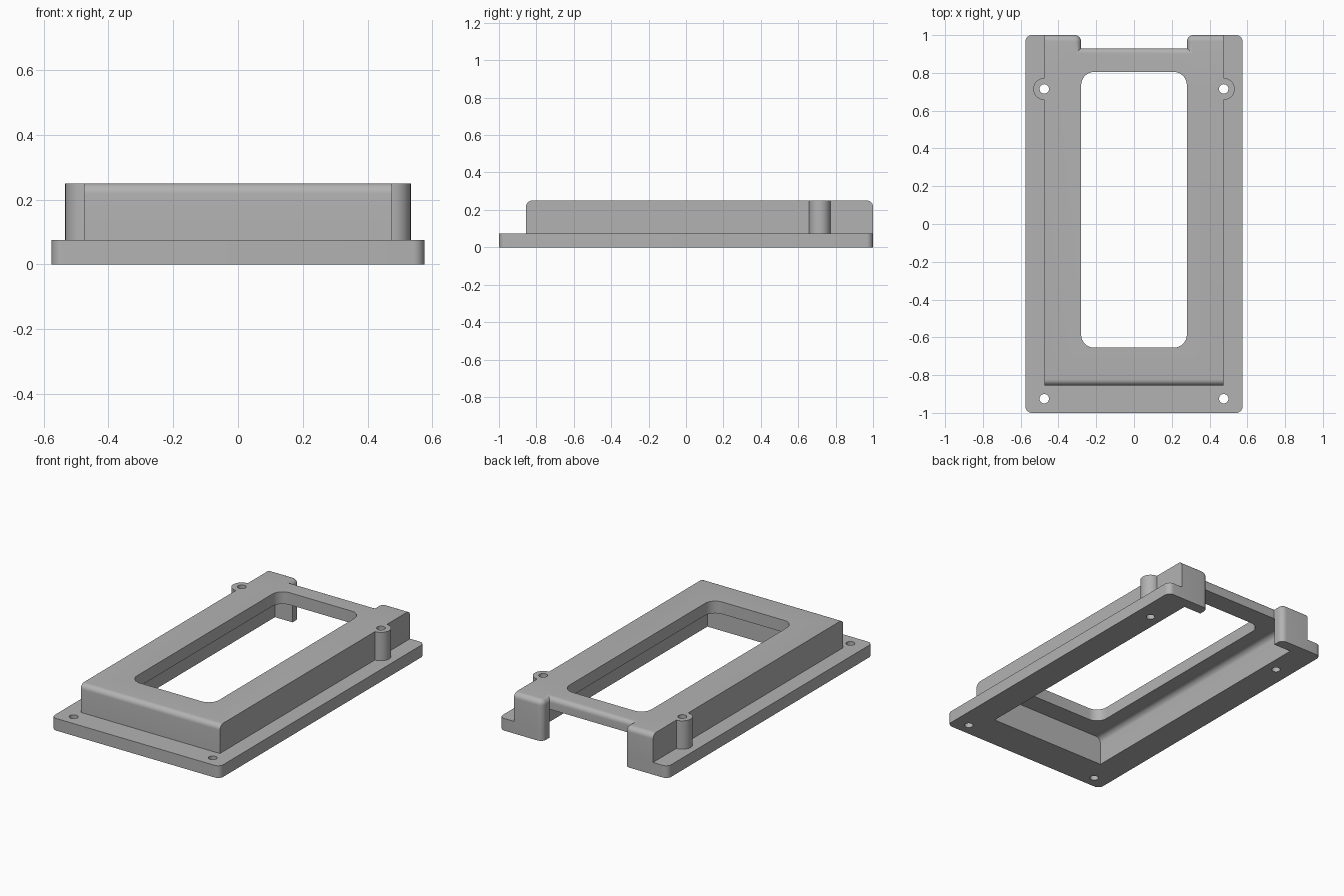
import bpy, bmesh, math

if "Cube" in bpy.data.objects:
    bpy.data.objects.remove(bpy.data.objects["Cube"])

FLANGE_TOP, TOP, CEILING = 0.075, 0.25, 0.175
NOTCH_X, NOTCH_Y = 0.28, 0.93
SIDE, FRONT = 0.475, -0.855

grey = bpy.data.materials.new("plain_grey")
grey.use_nodes = True
grey.diffuse_color = (0.45, 0.45, 0.45, 1)
grey.node_tree.nodes["Principled BSDF"].inputs["Base Color"].default_value = grey.diffuse_color


def is_vertical(edge):
    a, b = (v.co for v in edge.verts)
    return abs(a.z - b.z) > 0.01


def prism(name, outline, z0, z1, bevels=()):
    """Extrude an outline, then round the edges chosen by each (rule, radius)."""
    bm = bmesh.new()
    base = bm.faces.new([bm.verts.new((x, y, z0)) for x, y in outline])
    ext = bmesh.ops.extrude_face_region(bm, geom=[base])
    for v in ext["geom"]:
        if isinstance(v, bmesh.types.BMVert):
            v.co.z = z1
    bmesh.ops.recalc_face_normals(bm, faces=bm.faces)
    for rule, radius in bevels:
        bmesh.ops.bevel(bm, geom=[e for e in bm.edges if rule(e)], offset=radius,
                        segments=8, profile=0.5, affect='EDGES', clamp_overlap=True)
    bmesh.ops.recalc_face_normals(bm, faces=bm.faces)
    mesh = bpy.data.meshes.new(name)
    bm.to_mesh(mesh)
    bm.free()
    mesh.materials.append(grey)
    obj = bpy.data.objects.new(name, mesh)
    bpy.context.collection.objects.link(obj)
    return obj


def rect(hx, y0, y1):
    return [(-hx, y0), (hx, y0), (hx, y1), (-hx, y1)]


def circle(x, y, r, n=40):
    return [(x + r * math.cos(2 * math.pi * i / n), y + r * math.sin(2 * math.pi * i / n))
            for i in range(n)]


def notched(hx, y0):
    """Rectangle with the rear notch taken out."""
    return [(-hx, y0), (hx, y0), (hx, 1), (NOTCH_X, 1), (NOTCH_X, NOTCH_Y),
            (-NOTCH_X, NOTCH_Y), (-NOTCH_X, 1), (-hx, 1)]


def combine(target, tool, operation):
    tool.hide_render = True
    mod = target.modifiers.new(operation, 'BOOLEAN')
    mod.operation, mod.object, mod.solver = operation, tool, 'EXACT'
    graph = bpy.context.evaluated_depsgraph_get()
    mesh = bpy.data.meshes.new_from_object(target.evaluated_get(graph))
    target.modifiers.clear()
    target.data = mesh
    bpy.data.objects.remove(tool)


def flange_corner(e):
    return is_vertical(e) and abs(e.verts[0].co.y) > 0.99


def post_corner(e):
    v = e.verts[0].co
    return is_vertical(e) and v.y > 0.99 and abs(v.x) < 0.3


def top_rim(e):
    on_top = all(v.co.z > TOP - 0.001 for v in e.verts)
    on_side = all(abs(v.co.x) > SIDE - 0.001 for v in e.verts) \
        and abs(e.verts[0].co.x - e.verts[1].co.x) < 0.01
    return on_top and not on_side


def ceiling_side(e):
    a, b = (v.co for v in e.verts)
    return min(a.z, b.z) > CEILING - 0.001 and abs(a.x - b.x) < 0.01


# Flange, raised housing and rear screw bosses
body = prism("bezel_housing", notched(0.575, -1), 0, FLANGE_TOP, [(flange_corner, 0.035)])
housing = prism("housing", notched(SIDE, FRONT), 0.04, TOP,
                [(post_corner, 0.035), (top_rim, 0.032)])
combine(body, housing, 'UNION')
for side in (-1, 1):
    combine(body, prism("boss", circle(side * SIDE, 0.715, 0.058), 0.04, TOP), 'UNION')

# Hollow underside and rounded window
combine(body, prism("cavity", rect(0.40, -0.78, NOTCH_Y + 0.002), -0.1, CEILING,
                    [(ceiling_side, 0.035)]), 'DIFFERENCE')
combine(body, prism("window", rect(0.28, -0.655, 0.805), 0.1, 0.4,
                    [(is_vertical, 0.07)]), 'DIFFERENCE')

# Screw holes
for side in (-1, 1):
    for y in (-0.925, 0.715):
        combine(body, prism("hole", circle(side * SIDE, y, 0.025, 24), -0.1, 0.4), 'DIFFERENCE')

bpy.ops.object.select_all(action='DESELECT')
body.select_set(True)
bpy.context.view_layer.objects.active = body
bpy.ops.object.shade_smooth_by_angle(angle=math.radians(30))
